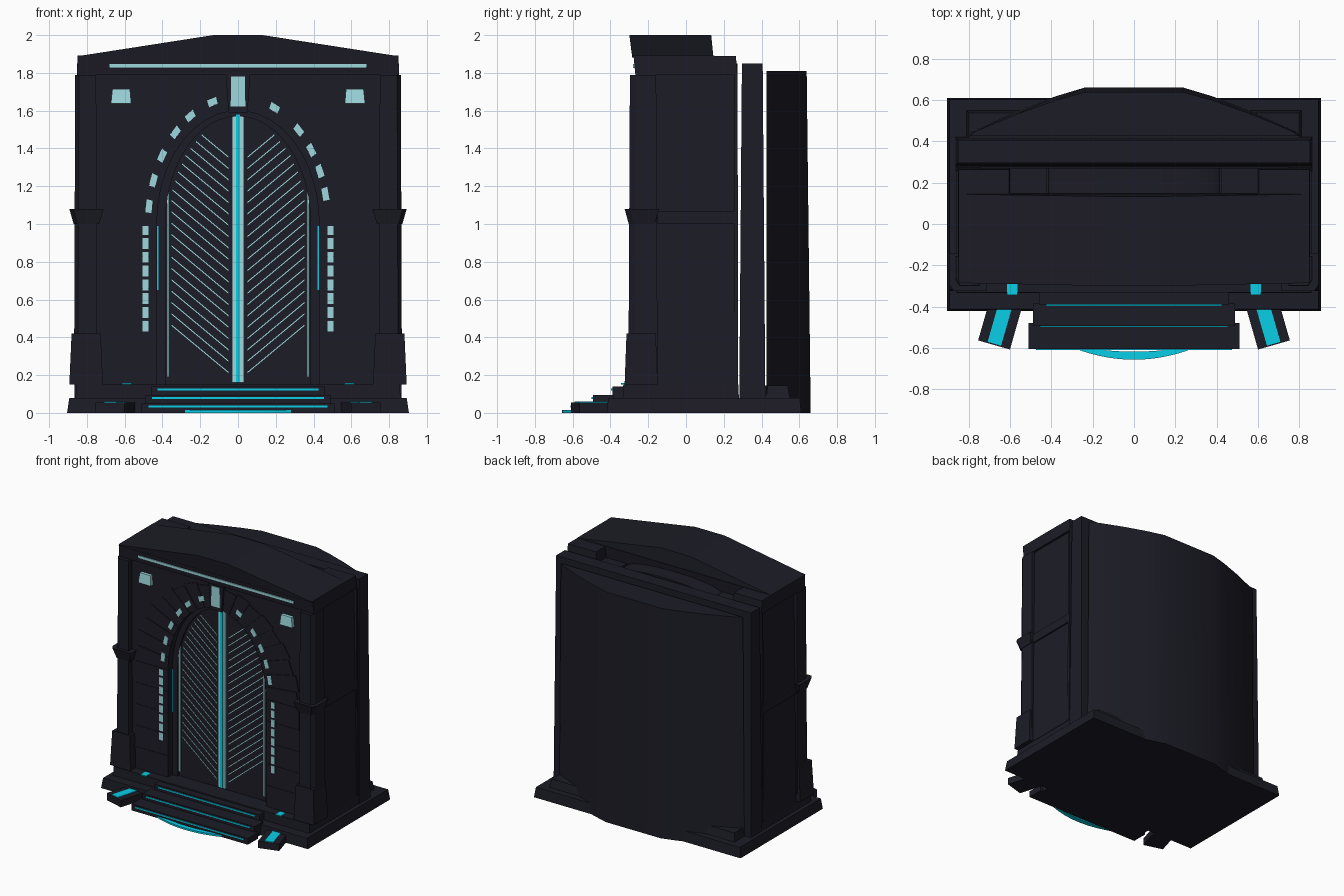
import bpy, bmesh, math

if "Cube" in bpy.data.objects:
    bpy.data.objects.remove(bpy.data.objects["Cube"])


def material(name, rgb):
    m = bpy.data.materials.new(name)
    m.diffuse_color = (*rgb, 1)
    m.use_nodes = True
    m.node_tree.nodes["Principled BSDF"].inputs["Base Color"].default_value = m.diffuse_color
    return m


STONE = material("dark stone", (0.0118, 0.0115, 0.0195))
PALE = material("pale light", (0.34, 0.69, 0.73))
CYAN = material("cyan light", (0.003, 0.62, 0.80))


def part(name, mat, build, smooth=False):
    bm = bmesh.new()
    build(bm)
    bmesh.ops.recalc_face_normals(bm, faces=bm.faces)
    me = bpy.data.meshes.new(name)
    bm.to_mesh(me)
    bm.free()
    me.materials.append(mat)
    ob = bpy.data.objects.new(name, me)
    bpy.context.collection.objects.link(ob)
    if smooth:
        bpy.context.view_layer.objects.active = ob
        ob.select_set(True)
        bpy.ops.object.shade_smooth_by_angle(angle=math.radians(35))
        ob.select_set(False)


def loft(bm, a, b):
    """Closed solid between two matching outlines."""
    va, vb = [bm.verts.new(p) for p in a], [bm.verts.new(p) for p in b]
    bm.faces.new(va)
    bm.faces.new(vb[::-1])
    for i in range(len(a)):
        j = (i + 1) % len(a)
        bm.faces.new((va[i], vb[i], vb[j], va[j]))


def box(bm, x0, x1, y0, y1, z0, z1, tx=0.0, ty=0.0):
    """Box whose top is pulled in by tx, ty on each side."""
    loft(bm, [(x0, y0, z0), (x1, y0, z0), (x1, y1, z0), (x0, y1, z0)],
         [(x0 + tx, y0 + ty, z1), (x1 - tx, y0 + ty, z1),
          (x1 - tx, y1 - ty, z1), (x0 + tx, y1 - ty, z1)])


def pair(bm, x0, x1, *rest):
    box(bm, x0, x1, *rest)
    box(bm, -x1, -x0, *rest)


def prism(bm, pts, y0, y1):
    loft(bm, [(x, y0, z) for x, z in pts], [(x, y1, z) for x, z in pts])


def boxes(name, mat, items, mirrored=False):
    part(name, mat, lambda bm: [(pair if mirrored else box)(bm, *i) for i in items])


SPRING = 1.0


def ell(a, b, deg):
    t = math.radians(deg)
    return (a * math.cos(t), SPRING + b * math.sin(t))


def arch(a, b, n=24):
    return [ell(a, b, 180 * i / n) for i in range(n + 1)]


# Base platform and second tier
boxes("base", STONE, [(-0.905, 0.905, -0.42, 0.61, 0, 0.08, 0.012, 0.008)])
boxes("base_tier", STONE, [(-0.86, 0.86, -0.335, 0.28, 0.08, 0.15, 0.003, 0.003),
                           (-0.81, 0.81, 0.40, 0.55, 0.08, 0.145, 0.01, 0.012)])

# Front steps with glowing nosings
STEPS = [(0.51, -0.605, -0.48, 0.05), (0.49, -0.493, -0.385, 0.095), (0.46, -0.39, -0.30, 0.14)]
boxes("steps", STONE, [(-w, w, y0, y1, 0, z) for w, y0, y1, z in STEPS])
boxes("step_lights", CYAN, [(-w + 0.035, w - 0.035, y0 - 0.006, y0 + 0.01, z - 0.021, z - 0.011)
                            for w, y0, y1, z in STEPS])


# Curved glowing strip on the ground
def ground_arc(bm):
    def bow(w, y, d):
        return [(w * (i / 8 - 1), y - d * (1 - (i / 8 - 1) ** 2)) for i in range(17)]
    ring = bow(0.28, -0.605, 0.052) + bow(0.27, -0.592, 0.026)[::-1]
    loft(bm, [(x, y, 0) for x, y in ring], [(x, y, 0.014) for x, y in ring])


part("ground_arc_light", CYAN, ground_arc)


# Angled floor lamps beside the steps
def lamps(w, z0, z1, inset):
    def build(bm):
        h, a = 0.115 - inset, math.radians(16)
        for s in (-1, 1):
            quad = [(s * (0.646 + u * math.cos(a) - v * math.sin(a)), -0.475 + u * math.sin(a) + v * math.cos(a))
                    for u, v in ((-w, -h), (w, -h), (w, h), (-w, h))]
            loft(bm, [(x, y, z0) for x, y in quad], [(x, y, z1) for x, y in quad])
    return build


part("floor_lamps", STONE, lamps(0.08, 0, 0.055, 0))
part("floor_lamp_lights", CYAN, lamps(0.034, 0.05, 0.061, 0.006))
boxes("pier_foot_lights", CYAN, [(0.565, 0.615, -0.343, -0.28, 0.149, 0.157)], True)


# Main body with arched opening
def body(bm):
    outline = [(-0.43, 0.15), (-0.86, 0.15), (-0.835, 1.79), (0.835, 1.79), (0.86, 0.15), (0.43, 0.15)]
    prism(bm, outline + arch(0.43, 0.60), -0.255, 0.272)


part("body", STONE, body)


# Corner piers with a chamfered outer edge, and flared capitals
def chamfered(x0, x1, y0, y1, z0, z1, tx, ty):
    def build(bm):
        for s in (-1, 1):
            def ring(z, dx, dy):
                return [(s * x, y, z) for x, y in (
                    (x0 + dx, y1 - dy), (x0 + dx, y0 + dy), (x1 - dx - 0.02, y0 + dy),
                    (x1 - dx, y0 + dy + 0.03), (x1 - dx, y1 - dy))]
            loft(bm, ring(z0, 0, 0), ring(z1, tx, ty))
    return build


part("piers", STONE, chamfered(0.745, 0.868, -0.305, -0.15, 0.15, 1.79, 0.006, 0.008))
part("pier_capitals", STONE, chamfered(0.735, 0.870, -0.303, -0.165, 1.0, 1.08, -0.023, -0.022))
boxes("rear_piers", STONE, [(0.745, 0.864, 0.255, 0.276, 0.15, 1.79, 0.008, 0.003)], True)
boxes("pier_plinths", STONE, [(0.715, 0.893, -0.325, -0.15, 0.15, 0.42, 0.012, 0.01)], True)
boxes("side_bands", STONE, [(0.80, 0.860, -0.15, 0.26, 1.0, 1.07)], True)


# Jamb courses beside the door
def jambs(bm):
    for i in range(5):
        z = 0.15 + 0.17 * i
        pair(bm, 0.43, 0.715, -0.26, -0.2, z + 0.001, z + 0.169)


part("jambs", STONE, jambs)


# Arch stones around the opening
def voussoirs(bm):
    n = 19
    for i in range(n):
        if i == n // 2:
            continue
        t0, t1 = 180 * i / n + 0.2, 180 * (i + 1) / n - 0.2
        a, b = (0.725, 0.785) if i % 2 else (0.705, 0.77)
        prism(bm, [ell(0.43, 0.60, t0), ell(a, b, t0), ell(a, b, t1), ell(0.43, 0.60, t1)], -0.262, -0.2)


part("arch_stones", STONE, voussoirs)
part("keystone", STONE, lambda bm: prism(
    bm, [(-0.05, 1.59), (0.05, 1.59), (0.065, 1.79), (-0.065, 1.79)], -0.275, -0.2))
part("keystone_light", PALE, lambda bm: prism(
    bm, [(-0.039, 1.622), (0.039, 1.622), (0.036, 1.78), (-0.036, 1.78)], -0.281, -0.27))


# Dashes of light following the arch and jambs
def arch_dashes(bm):
    h = 2.9
    for t in (13.6, 24.5, 35.5, 47.5, 66, 106.5, 122, 134, 147.5, 160, 172):
        prism(bm, [ell(0.460, 0.655, t - h), ell(0.493, 0.693, t - h),
                   ell(0.493, 0.693, t + h), ell(0.460, 0.655, t + h)], -0.266, -0.255)


part("arch_lights", PALE, arch_dashes)
boxes("jamb_lights", PALE, [(0.473, 0.506, -0.264, -0.255, 0.43 + 0.073 * i, min(0.488 + 0.073 * i, 0.99))
                            for i in range(8)], True)
boxes("reveal_lights", CYAN, [(0.422, 0.430, -0.212, -0.205, 0.65, 0.99)], True)


# Inner door frame and door leaves
def door_frame(bm):
    inner, outer = arch(0.385, 0.57), arch(0.435, 0.605)
    prism(bm, [(0.385, 0.15), (0.435, 0.15)] + outer + [(-0.435, 0.15), (-0.385, 0.15)] + inner[::-1], -0.206, -0.1)


part("door_frame", STONE, door_frame)
part("door", STONE, lambda bm: prism(bm, [(-0.42, 0.15), (0.42, 0.15)] + arch(0.42, 0.595), -0.19, -0.1))
boxes("door_centre_light", PALE, [(-0.031, 0.031, -0.205, -0.185, 0.16, 1.585)])
boxes("door_centre_core", CYAN, [(-0.01, 0.01, -0.21, -0.20, 0.16, 1.58)])
boxes("door_edge_lights", PALE, [(0.364, 0.377, -0.205, -0.185, 0.19, 1.235)], True)


# Slanted ribs of light on each leaf
def ribs(bm):
    for i in range(20):
        z = 0.21 + 0.06 * i
        x1 = 0.352
        while x1 > 0.1 and z + 0.83 * (x1 - 0.05) > ell(0.37, 0.55, math.degrees(math.acos(x1 / 0.37)))[1]:
            x1 -= 0.005
        z1 = z + 0.83 * (x1 - 0.05)
        for s in (-1, 1):
            prism(bm, [(s * 0.05, z), (s * x1, z1), (s * x1, z1 + 0.007), (s * 0.05, z + 0.007)], -0.193, -0.187)


part("door_ribs", PALE, ribs)


# Spandrel lamps, leaning slightly forward at the foot
def spandrels(bm):
    for s in (-1, 1):
        shape = [(0.565, 1.637), (0.673, 1.637), (0.665, 1.715), (0.572, 1.715)]
        front = [(s * x, -0.279 if z > 1.7 else -0.287, z) for x, z in shape]
        loft(bm, front, [(x, -0.25, z) for x, y, z in front])


part("spandrel_lights", PALE, spandrels)

# Cornice with light strip, and stepped blocks behind the pediment
boxes("cornice", STONE, [(-0.853, 0.853, -0.268, 0.14, 1.79, 1.892, 0.004, -0.01)])
boxes("cornice_back", STONE, [(0.60, 0.853, 0.13, 0.272, 1.79, 1.89, 0.004, 0.008),
                              (0.42, 0.60, 0.13, 0.272, 1.78, 1.80)], True)
boxes("cornice_light", PALE, [(-0.68, 0.68, -0.280, -0.26, 1.826, 1.848)])
part("vault_top", STONE, lambda bm: prism(
    bm, [(0.42 * math.cos(math.pi * i / 16), 1.78 + 0.07 * math.sin(math.pi * i / 16)) for i in range(17)],
    0.13, 0.272), True)


# Low pediment roof
def pediment(bm):
    low = [(-0.845, 1.882), (0.845, 1.882), (0.845, 1.889), (0.13, 2.0), (-0.13, 2.0), (-0.845, 1.889)]
    loft(bm, [(x, -0.285 - 0.13 * (z - 1.885), z) for x, z in low],
         [(x, 0.145 - 0.1 * (z - 1.885), z) for x, z in low])


part("pediment", STONE, pediment)

# Rear slab and bowed back wall
boxes("rear_slab", STONE, [(-0.865, 0.865, 0.282, 0.42, 0.08, 1.85, 0.012, 0.014)])


def back_wall(bm):
    plan = [(-0.81, 0.426), (0.81, 0.426), (0.78, 0.45), (0.57, 0.545), (0.38, 0.618), (0.24, 0.66),
            (-0.24, 0.66), (-0.38, 0.618), (-0.57, 0.545), (-0.78, 0.45)]
    loft(bm, [(x, y, 0) for x, y in plan],
         [(x * 0.985, 0.426 + (y - 0.426) * 0.91, 1.81) for x, y in plan])


part("back_wall", STONE, back_wall, True)
